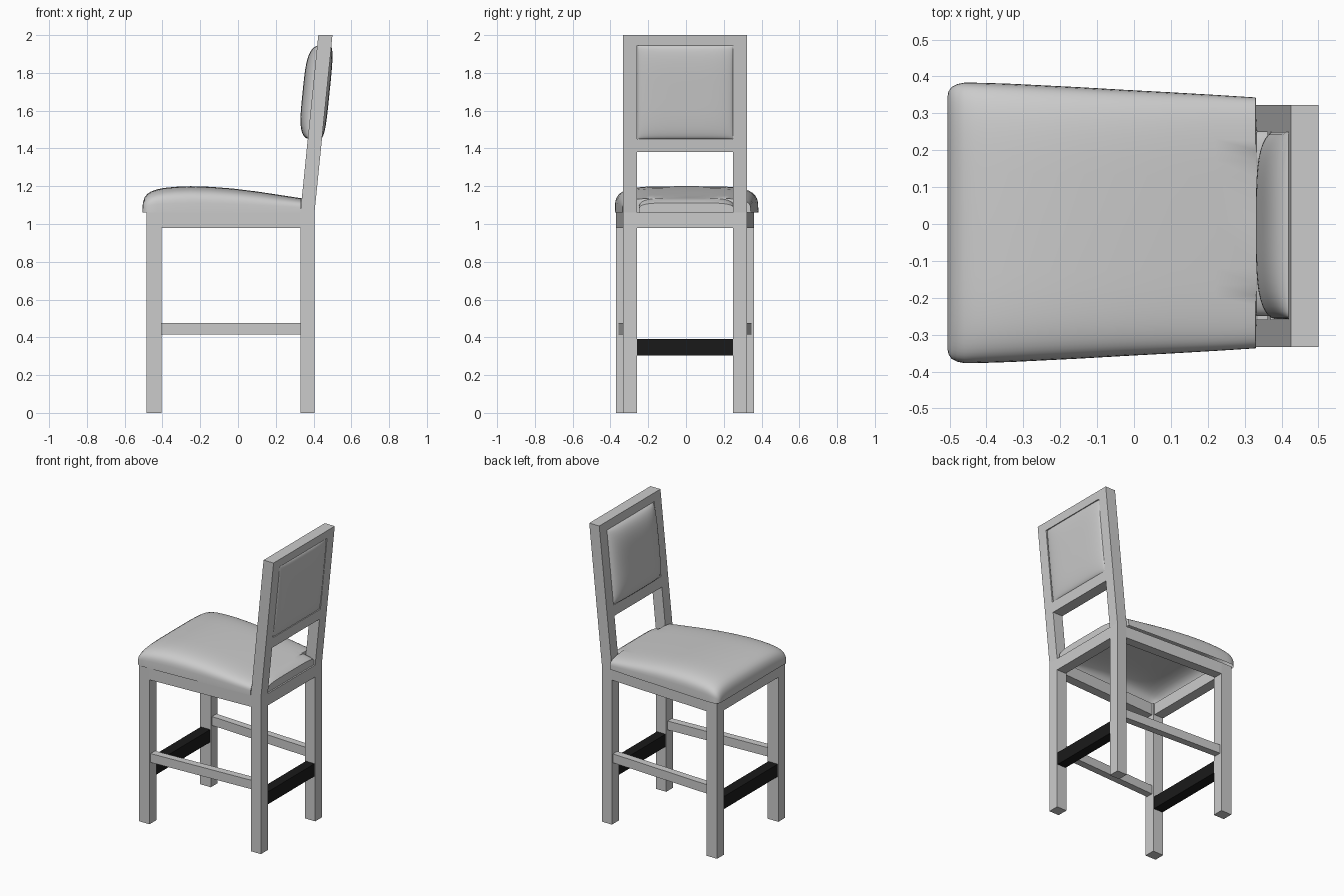
import bpy, bmesh, math

if "Cube" in bpy.data.objects:
    bpy.data.objects.remove(bpy.data.objects["Cube"])

FS = -0.005          # frame sits a hair off centre in y
Z_SEAT = 1.06

black = bpy.data.materials.new("black_rail")
black.diffuse_color = (0.01, 0.01, 0.01, 1)
black.use_nodes = True
black.node_tree.nodes["Principled BSDF"].inputs["Base Color"].default_value = black.diffuse_color


def make(name, verts, faces, smooth=False, mat=None):
    me = bpy.data.meshes.new(name)
    me.from_pydata(verts, [], faces)
    bm = bmesh.new()
    bm.from_mesh(me)
    bmesh.ops.recalc_face_normals(bm, faces=bm.faces)
    bm.to_mesh(me)
    bm.free()
    ob = bpy.data.objects.new(name, me)
    bpy.context.collection.objects.link(ob)
    if mat:
        me.materials.append(mat)
    if smooth:
        bpy.ops.object.select_all(action='DESELECT')
        ob.select_set(True)
        bpy.context.view_layer.objects.active = ob
        bpy.ops.object.shade_smooth_by_angle(angle=math.radians(45))
    return ob


def prism(name, a, b, mat=None):
    """Solid between two matching outlines."""
    n = len(a)
    faces = [tuple(range(n)), tuple(range(n, 2 * n))]
    faces += [(i, (i + 1) % n, n + (i + 1) % n, n + i) for i in range(n)]
    return make(name, a + b, faces, mat=mat)


def plan(name, pts, z0, z1, mat=None):
    return prism(name, [(x, y + FS, z0) for x, y in pts],
                 [(x, y + FS, z1) for x, y in pts], mat)


def side(name, pts, y0, y1):
    return prism(name, [(x, y0 + FS, z) for x, z in pts],
                 [(x, y1 + FS, z) for x, z in pts])


def box(name, x0, x1, y0, y1, z0, z1, mat=None):
    return plan(name, [(x0, y0), (x1, y0), (x1, y1), (x0, y1)], z0, z1, mat)


def lean(z):
    """Front face of the leaning back at height z."""
    return 0.33 + max(0, z - Z_SEAT) * 0.095 / 0.94


# Legs, side rails and side stretchers, both sides
post = [(0.33, 0), (0.405, 0), (0.405, Z_SEAT), (0.50, 2), (0.425, 2), (0.33, Z_SEAT)]
for s, tag in ((1, "left"), (-1, "right")):
    side("back_post_" + tag, post, s * 0.254, s * 0.328)
    box("front_leg_" + tag, -0.485, -0.405, s * 0.292, s * 0.365, 0, Z_SEAT)
    plan("seat_side_rail_" + tag, [(-0.405, s * 0.365), (0.33, s * 0.328),
         (0.33, s * 0.265), (-0.405, s * 0.302)], 0.98, Z_SEAT)
    plan("side_stretcher_" + tag, [(-0.405, s * 0.353), (0.33, s * 0.316),
         (0.33, s * 0.268), (-0.405, s * 0.305)], 0.415, 0.475)

# Cross rails
box("seat_front_rail", -0.485, -0.415, -0.292, 0.292, 0.98, Z_SEAT)
box("seat_back_rail", 0.335, 0.405, -0.254, 0.254, 0.98, Z_SEAT)
box("front_footrest", -0.48, -0.41, -0.292, 0.292, 0.305, 0.39, black)
box("back_footrest", 0.335, 0.40, -0.254, 0.254, 0.305, 0.39, black)
for name, z0, z1 in (("back_lower_rail", 1.38, 1.45), ("back_top_rail", 1.945, 2.0)):
    a, b = lean(z0), lean(z1)
    side(name, [(a, z0), (a + 0.075, z0), (b + 0.075, z1), (b, z1)], -0.254, 0.254)

# Seat cushion: lofted rounded sections (x, half width, height), open underneath
stations = [(-0.505, 0.345, 0.035), (-0.503, 0.356, 0.055), (-0.495, 0.368, 0.080),
            (-0.48, 0.376, 0.099), (-0.46, 0.380, 0.112), (-0.43, 0.380, 0.123),
            (-0.39, 0.379, 0.131), (-0.33, 0.377, 0.137), (-0.25, 0.373, 0.140),
            (-0.15, 0.368, 0.137), (-0.03, 0.361, 0.128), (0.10, 0.354, 0.112),
            (0.22, 0.347, 0.094), (0.33, 0.340, 0.077), (0.332, 0.253, 0.077),
            (0.37, 0.253, 0.068), (0.395, 0.253, 0.052)]
N = 32
verts = []
for x, w, h in stations:
    for j in range(N + 1):
        t = math.pi * j / N
        c, q = math.cos(t), max(0, math.sin(t))
        verts.append((x, 0.003 + math.copysign(w * abs(c) ** 0.44, c),
                      Z_SEAT + h * q ** 0.44))
M = N + 1
faces = [(i * M + j, i * M + j + 1, (i + 1) * M + j + 1, (i + 1) * M + j)
         for i in range(len(stations) - 1) for j in range(N)]
faces += [tuple(range(M)), tuple(range((len(stations) - 1) * M, len(stations) * M))]
make("seat_cushion", verts, faces, smooth=True)


# Back cushion: full pillow in front, shallow one behind, following the lean
def pillow(name, sign, bulge, power):
    K = 24
    vs = []
    for i in range(K + 1):
        v = -math.cos(math.pi * i / K)
        for j in range(K + 1):
            u = -math.cos(math.pi * j / K)
            f = (max(0, 1 - u ** 4) * max(0, 1 - v ** 4)) ** power
            z = 1.6975 + 0.2475 * v
            vs.append((lean(z) + 0.0375 + sign * (0.028 + bulge * f),
                       -0.003 + 0.254 * u, z))
    fs = [(i * (K + 1) + j, i * (K + 1) + j + 1, (i + 1) * (K + 1) + j + 1, (i + 1) * (K + 1) + j)
          for i in range(K) for j in range(K)]
    return make(name, vs, fs if sign > 0 else [f[::-1] for f in fs], smooth=True)


pillow("back_cushion_front", -1, 0.062, 0.45)
pillow("back_cushion_rear", 1, 0.025, 0.4)
